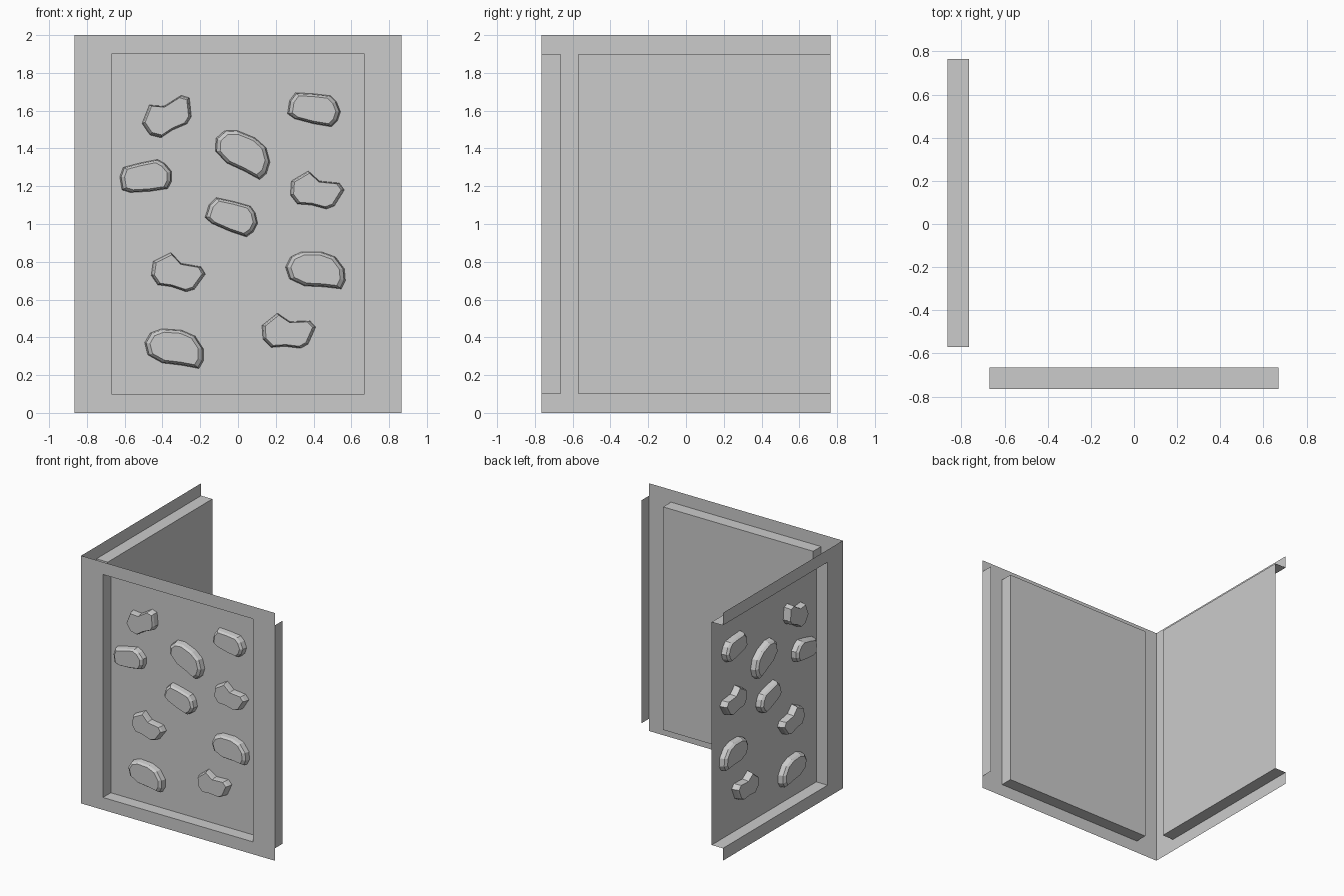
import bpy, bmesh
from math import radians, cos, sin

if "Cube" in bpy.data.objects:
    bpy.data.objects.remove(bpy.data.objects["Cube"])

CX, CY = -0.865, -0.765          # vertical corner where both walls meet
DEPTH, RISE = 0.10, 0.055        # recess depth, hold height
PX = 189.0                       # outline units per metre

# Hold outlines (clockwise from the left), relative to their centre
BEAN = [(-30, 3), (-25, 13), (-14, 18), (6, 18), (20, 13), (29, 1),
        (30, -11), (26, -19), (9, -17), (-11, -16), (-26, -9)]
OVAL = [(-27, -4), (-25, 9), (-19, 17), (-1, 16), (16, 14), (22, 8),
        (26, -2), (23, -11), (17, -17), (-1, -14), (-20, -9)]
NOTCH = [(-26, 9), (-9, 19), (2, 9), (22, 7), (27, 0), (17, -16),
         (9, -19), (-6, -15), (-20, -14), (-27, -5)]
TOP_SCALE = {id(BEAN): 0.82, id(OVAL): 0.82, id(NOTCH): 0.88}

# shape, x, z, rotation in degrees
HOLDS = [
    (NOTCH, -0.37, 1.58, 38), (OVAL, 0.405, 1.605, 0), (BEAN, 0.025, 1.38, -22),
    (OVAL, -0.485, 1.245, 18), (NOTCH, 0.42, 1.18, 0), (OVAL, -0.03, 1.035, -9),
    (NOTCH, -0.315, 0.745, -4), (BEAN, 0.41, 0.757, 0), (BEAN, -0.337, 0.345, -4),
    (NOTCH, 0.27, 0.435, 8),
]


def place(left, u, z, d):
    """u runs away from the corner, d goes inwards; the left wall mirrors the front."""
    return (CX + d, CY + u, z) if left else (CX + u, CY + d, z)


def finish(bm, name):
    mesh = bpy.data.meshes.new(name)
    bm.to_mesh(mesh)
    bm.free()
    obj = bpy.data.objects.new(name, mesh)
    bpy.context.collection.objects.link(obj)


def wall(name, left):
    bm = bmesh.new()

    def quad(*pts):
        vs = [bm.verts.new(place(left, *p)) for p in pts]
        bm.faces.new(vs[::-1] if left else vs)

    def flat(u0, u1, z0, z1, d=0.0):
        quad((u0, z0, d), (u1, z0, d), (u1, z1, d), (u0, z1, d))

    end = 1.53 if left else 1.73
    r0, r1 = 0.195, (1.53 if left else 1.535)
    # border strips and recessed panel
    flat(0, r0, 0.1, 1.9)
    for z0 in (0.0, 1.9):
        for a, b in ((0, r0), (r0, r1)) + (() if left else ((r1, end),)):
            flat(a, b, z0, z0 + 0.1)
    flat(r0, r1, 0.1, 1.9, DEPTH)
    # recess walls
    quad((r0, .1, 0), (r0, .1, DEPTH), (r0, 1.9, DEPTH), (r0, 1.9, 0))
    quad((r0, .1, 0), (r1, .1, 0), (r1, .1, DEPTH), (r0, .1, DEPTH))
    quad((r0, 1.9, DEPTH), (r1, 1.9, DEPTH), (r1, 1.9, 0), (r0, 1.9, 0))
    if not left:
        # far side wall, outer strip and folded end flange
        quad((r1, .1, DEPTH), (r1, .1, 0), (r1, 1.9, 0), (r1, 1.9, DEPTH))
        flat(r1, end, 0.1, 1.9)
        quad((end, .1, 0), (end, .1, DEPTH), (end, 1.9, DEPTH), (end, 1.9, 0))
    bmesh.ops.remove_doubles(bm, verts=bm.verts, dist=1e-4)
    finish(bm, name)


def hold(name, left, shape, x, z, angle):
    bm = bmesh.new()
    c, s = cos(radians(angle)) / PX, sin(radians(angle)) / PX
    top = TOP_SCALE[id(shape)]
    # base, shoulder and top rings
    rings = []
    for k, h in ((1.0, 0.0), (0.95, RISE * 0.7), (top, RISE)):
        rings.append([bm.verts.new(place(left, x - CX + k * (a * c - b * s),
                                         z + k * (a * s + b * c), DEPTH - h))
                      for a, b in shape])
    n = len(shape)
    for lo, hi in zip(rings, rings[1:]):
        for i in range(n):
            j = (i + 1) % n
            bm.faces.new((lo[i], lo[j], hi[j], hi[i]))
    bm.faces.new(rings[-1])
    bm.faces.new(rings[0][::-1])
    bmesh.ops.recalc_face_normals(bm, faces=bm.faces)
    finish(bm, name)


for side, left in (("front", False), ("left", True)):
    wall(side + "_wall", left)
    for i, h in enumerate(HOLDS):
        hold(f"{side}_hold_{i + 1}", left, *h)
